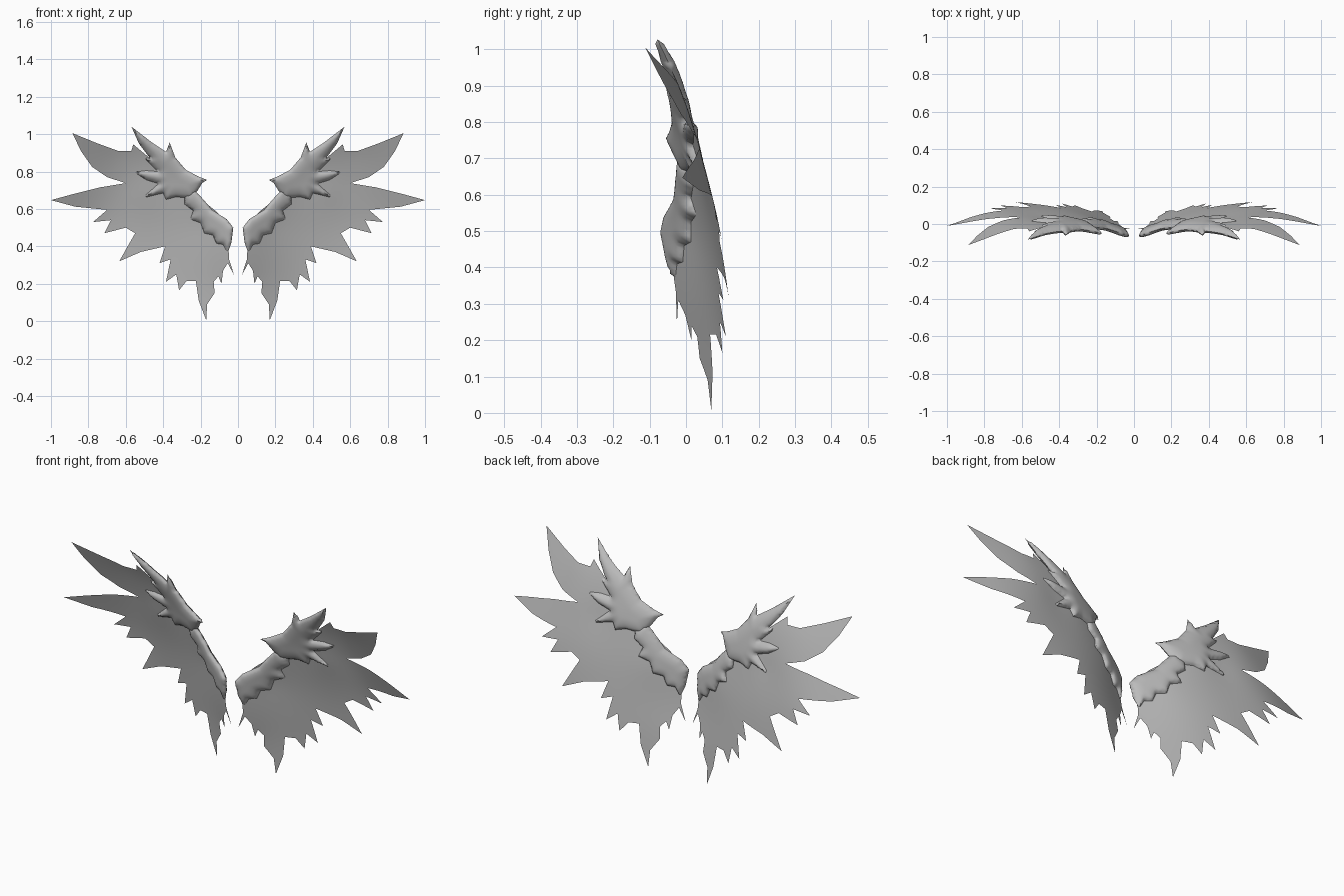
import bpy, bmesh, math
from mathutils import Vector
from mathutils.geometry import delaunay_2d_cdt

if "Cube" in bpy.data.objects:
    bpy.data.objects.remove(bpy.data.objects["Cube"])

# Control points (x, z, y) of the cupped wing surface
CTRL = [(1.0, .647, -.01), (.885, 1.005, -.112), (.17, .005, .07), (.635, .32, .117),
        (.315, .165, .10), (.02, .245, -.025), (.60, .738, .035), (.775, .53, .083),
        (.03, .5, -.06), (.2, .5, .018), (.055, .365, -.03), (.27, .69, .0),
        (.165, .755, -.052), (.57, 1.04, -.085), (.37, .74, .012), (.62, .9, -.02),
        (.09, .205, .015), (.4, .5, .07), (.365, .955, -.06), (.48, .69, .034)]


def kernel(r):
    return r * r * math.log(r) if r > 1e-9 else 0.0


def solve(a, b):
    """Gaussian elimination with pivoting."""
    n = len(b)
    m = [row[:] + [v] for row, v in zip(a, b)]
    for i in range(n):
        p = max(range(i, n), key=lambda k: abs(m[k][i]))
        m[i], m[p] = m[p], m[i]
        for k in range(n):
            if k != i:
                f = m[k][i] / m[i][i]
                m[k] = [u - f * v for u, v in zip(m[k], m[i])]
    return [m[i][n] / m[i][i] for i in range(n)]


# Thin-plate surface through the control points
rows = [[kernel(math.hypot(p[0] - q[0], p[1] - q[1])) + (.0005 if p is q else 0) for q in CTRL]
        + [1, p[0], p[1]] for p in CTRL]
rows += [[f(p) for p in CTRL] + [0, 0, 0]
         for f in (lambda p: 1, lambda p: p[0], lambda p: p[1])]
W = solve(rows, [p[2] for p in CTRL] + [0, 0, 0])


def surface(x, z):
    y = W[-3] + W[-2] * x + W[-1] * z
    return y + sum(w * kernel(math.hypot(x - p[0], z - p[1])) for w, p in zip(W, CTRL))


grey = bpy.data.materials.new("feather_grey")
grey.diffuse_color = (.5, .5, .5, 1)
grey.use_nodes = True
grey.node_tree.nodes["Principled BSDF"].inputs["Base Color"].default_value = grey.diffuse_color


def build(name, outline, step, puff=0, reach=.05):
    """Fill an x-z outline with a fine mesh, bend it to the wing and puff both sides."""
    corners = [Vector(p) for p in outline]
    edges = list(zip(corners, corners[1:] + corners[:1]))

    def edge_distance(p):
        best = 9
        for a, b in edges:
            ab = b - a
            t = min(max((p - a).dot(ab) / ab.length_squared, 0), 1)
            best = min(best, (p - a - ab * t).length)
        return best

    # Rim points, then staggered points inside
    rim = []
    for a, b in edges:
        n = max(1, round((b - a).length / step))
        rim += [a.lerp(b, i / n) for i in range(n)]
    pts = rim[:]
    for j in range(int(1.06 / (step * .87))):
        for i in range(int(1 / step) + 1):
            p = Vector(((i + .5 * (j % 2)) * step, j * step * .87))
            if edge_distance(p) > step * .4:
                pts.append(p)
    n = len(rim)
    flat, _, tris, *_ = delaunay_2d_cdt(pts, [(i, (i + 1) % n) for i in range(n)], [], 1, 1e-6)

    bm = bmesh.new()
    for side in ((-1, 1) if puff else (-1,)):
        vs = []
        for p in flat:
            d = min(edge_distance(p) / reach, 1)
            h = puff * math.sqrt(max(d * (2 - d), 0)) if d > 1e-3 else 0
            vs.append(bm.verts.new((p.x, surface(p.x, p.y) + side * h, p.y)))
        for t in tris:
            a, b, c = (flat[i] for i in t)
            ccw = (b - a).x * (c - a).y - (b - a).y * (c - a).x > 0
            order = t if ccw == (side < 0) else t[::-1]
            bm.faces.new([vs[i] for i in order])
    bmesh.ops.delete(bm, geom=[v for v in bm.verts if not v.link_faces], context='VERTS')
    if puff:
        bmesh.ops.remove_doubles(bm, verts=bm.verts[:], dist=1e-4)
    me = bpy.data.meshes.new(name)
    bm.to_mesh(me)
    bm.free()
    me.materials.append(grey)
    me.shade_smooth()
    me.set_sharp_from_angle(angle=math.radians(60))
    ob = bpy.data.objects.new(name, me)
    bpy.context.collection.objects.link(ob)
    ob.modifiers.new("both_sides", 'MIRROR').use_mirror_merge = False


# Thin sheet of long flight feathers
build("flight_feathers", [
    (.02, .245), (.048, .33), (.05, .38), (.035, .5), (.12, .59), (.22, .67), (.28, .71),
    (.28, .77), (.40, .84), (.47, .87), (.56, .945), (.57, .91), (.64, .91), (.75, .95),
    (.885, 1.005), (.84, .91), (.78, .825), (.70, .77), (.60, .738), (.74, .715),
    (.88, .68), (1.0, .647), (.87, .612), (.70, .595), (.775, .53), (.68, .54),
    (.715, .47), (.60, .50), (.55, .47), (.59, .40), (.635, .32), (.52, .37),
    (.39, .40), (.42, .31), (.36, .33), (.385, .21), (.33, .25), (.315, .165),
    (.275, .215), (.225, .215), (.21, .11), (.17, .005), (.165, .09), (.125, .15),
    (.13, .21), (.105, .24), (.088, .2), (.08, .27), (.055, .31)], .03)

# Padded feather tuft at the wing joint
build("joint_tuft", [
    (.165, .755), (.215, .775), (.28, .81), (.335, .875), (.365, .955), (.385, .905),
    (.46, .955), (.57, 1.04), (.53, .95), (.47, .87), (.505, .875), (.43, .80),
    (.49, .805), (.555, .797), (.49, .755), (.425, .735), (.47, .695), (.512, .658),
    (.40, .685), (.385, .65), (.33, .665), (.25, .655), (.215, .70), (.19, .74)],
    .011, .024, .06)

# Padded inner arm with a scalloped lower edge
build("inner_arm", [
    (.235, .705), (.285, .67), (.285, .625), (.24, .59), (.255, .545), (.2, .525),
    (.18, .47), (.135, .46), (.115, .415), (.08, .41), (.055, .365), (.035, .42),
    (.025, .5), (.06, .545), (.14, .595), (.18, .645)], .011, .022, .045)
